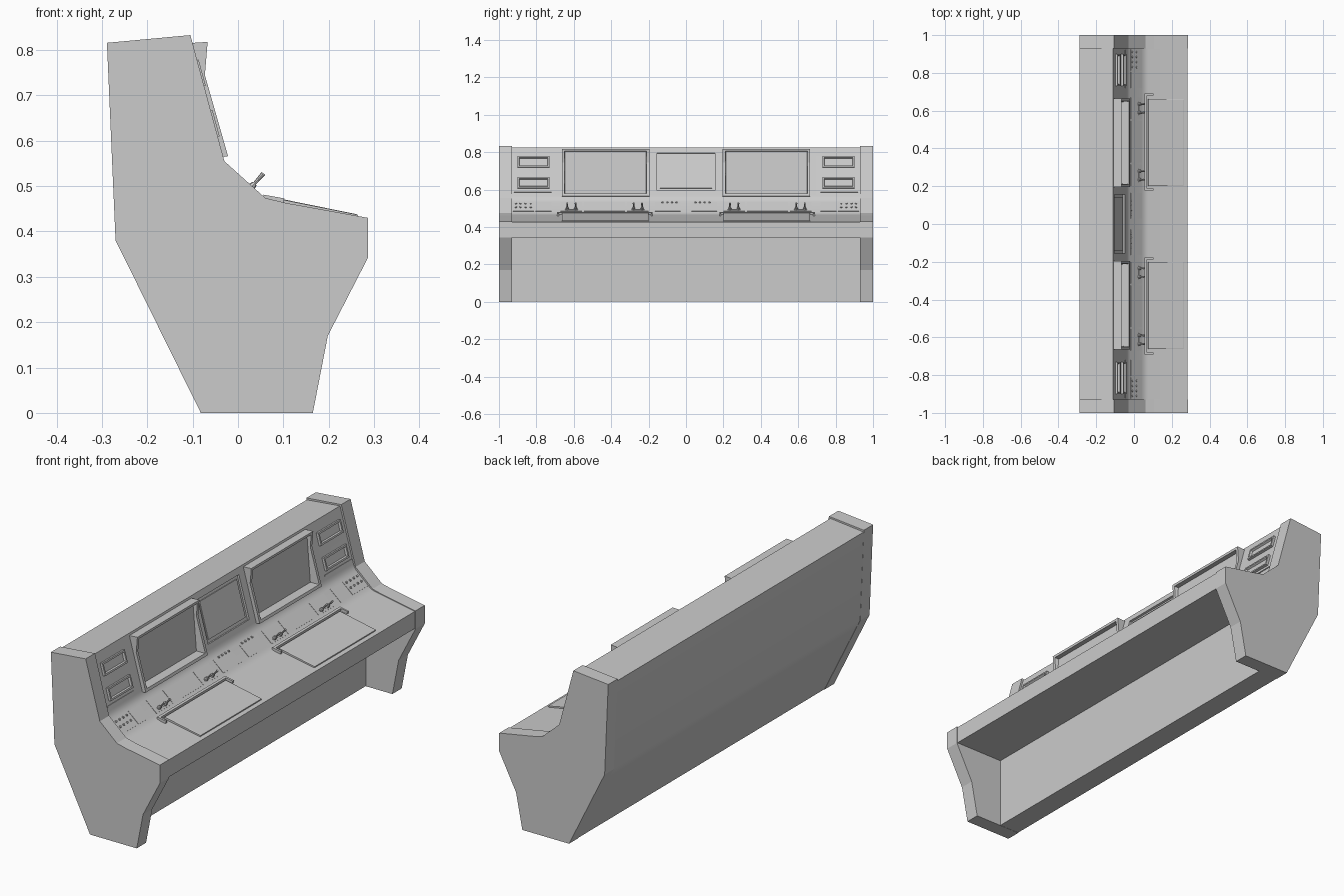
import bpy, bmesh, math
from mathutils import Vector

if "Cube" in bpy.data.objects:
    bpy.data.objects.remove(bpy.data.objects["Cube"])


def loft(name, rings):
    """Skin a sequence of equal-length point rings and cap both ends."""
    bm = bmesh.new()
    loops = [[bm.verts.new(p) for p in r] for r in rings]
    n = len(loops[0])
    for a, b in zip(loops, loops[1:]):
        for i in range(n):
            j = (i + 1) % n
            bm.faces.new((a[i], a[j], b[j], b[i]))
    bm.faces.new(loops[0])
    bm.faces.new(loops[-1])
    bmesh.ops.recalc_face_normals(bm, faces=bm.faces)
    me = bpy.data.meshes.new(name)
    bm.to_mesh(me)
    bm.free()
    ob = bpy.data.objects.new(name, me)
    bpy.context.collection.objects.link(ob)
    return ob


def prism(name, profile, y0, y1):
    return loft(name, [[(x, y, z) for x, z in profile] for y in (y0, y1)])


def ring(profile, y0, y1):
    """Closed loop: up the profile at y0, back down it at y1."""
    return [(x, y0, z) for x, z in profile] + [(x, y1, z) for x, z in reversed(profile)]


# Console surface slopes, each from lower/front point to upper/back point
UPPER = (Vector((-0.036, 0.548)), Vector((-0.112, 0.825)))
MID = (Vector((0.056, 0.468)), Vector((-0.036, 0.548)))
DESK = (Vector((0.284, 0.427)), Vector((0.056, 0.468)))


def normal(slope):
    t = (slope[1] - slope[0]).normalized()
    return Vector((t.y, -t.x))


def at(slope, f, h=0.0):
    return slope[0].lerp(slope[1], f) + normal(slope) * h


def at_z(slope, z, h=0.0):
    return at(slope, (z - slope[0].y) / (slope[1].y - slope[0].y), h)


def at_x(slope, x, h=0.0):
    return at(slope, (x - slope[0].x) / (slope[1].x - slope[0].x), h)


def plate(name, slope, y0, y1, f0, f1, h):
    return loft(name, [ring([at(slope, f0, k), at(slope, f1, k)], y0, y1) for k in (-0.004, h)])


def bend(a, c, b, r=0.02, n=4):
    """Rounded corner at c between the directions of a and b."""
    p, q = c + (a - c).normalized() * r, c + (b - c).normalized() * r
    return [p.lerp(c, i / n).lerp(c.lerp(q, i / n), i / n) for i in range(n + 1)]


def rod(name, a, b, r0, r1, sides=8):
    a, b = Vector(a), Vector(b)
    q = (b - a).to_track_quat('Z', 'Y')
    circ = [(math.cos(2 * math.pi * i / sides), math.sin(2 * math.pi * i / sides)) for i in range(sides)]
    return loft(name, [[p + q @ Vector((c * r, s * r, 0)) for c, s in circ] for p, r in ((a, r0), (b, r1))])


def on3(p, y):
    return Vector((p.x, y, p.y))


# End panels
side = [(-0.289, 0.816), (-0.105, 0.833), (-0.03, 0.555), (0.06, 0.474), (0.105, 0.463),
        (0.287, 0.43), (0.287, 0.343), (0.198, 0.17), (0.165, 0), (-0.082, 0),
        (-0.25, 0.34), (-0.27, 0.38)]
for s in (1, -1):
    prism("end_panel", side, s * 0.93, s)

# Main body with knee space and softly curved control surface
body_profile = ([Vector((-0.288, 0.807)), UPPER[1]]
                + bend(UPPER[1], UPPER[0], MID[0])
                + bend(MID[1], MID[0], DESK[0])
                + [DESK[0], Vector((0.284, 0.345)), Vector((0.025, 0.345)), Vector((0.025, 0.001)),
                   Vector((-0.081, 0.001)), Vector((-0.249, 0.34)), Vector((-0.269, 0.38))])
body = prism("console_body", body_profile, -0.935, 0.935)

# Openings for the two screens and the centre panel
cutters = []
for y0, y1 in ((0.203, 0.657), (-0.657, -0.203)):
    cutters.append(prism("screen_cutter", [(-0.084, 0.572), (0.0, 0.572), (-0.06, 0.812), (-0.11, 0.812)], y0, y1))
c = [at_z(UPPER, 0.595, -0.01), at_z(UPPER, 0.595, 0.03), at_z(UPPER, 0.795, 0.03), at_z(UPPER, 0.795, -0.01)]
cutters.append(prism("centre_cutter", c, -0.155, 0.155))
bpy.context.view_layer.objects.active = body
for cut in cutters:
    cut.hide_render = True
    m = body.modifiers.new("cut", 'BOOLEAN')
    m.operation, m.solver, m.object = 'DIFFERENCE', 'EXACT', cut
    bpy.ops.object.modifier_apply(modifier=m.name)
    bpy.data.objects.remove(cut)
bpy.ops.object.select_all(action='DESELECT')
body.select_set(True)
bpy.ops.object.shade_smooth_by_angle(angle=math.radians(25))

# Centre inset panel
loft("centre_panel", [ring([at_z(UPPER, a, k), at_z(UPPER, b, k)], -w, w)
                      for a, b, w, k in ((0.61, 0.78, 0.14, -0.013), (0.61, 0.78, 0.14, -0.005))])

for s in (1, -1):
    def ys(a, b):
        return (a, b) if s > 0 else (-b, -a)

    # Hooded monitor: outer shell, bezel and deep screen
    a, b = ys(0.196, 0.664)
    e = 0.014
    shell = [(-0.042, 0.563), (-0.092, 0.745), (-0.113, 0.815)]
    front = [(-0.022, 0.566), (-0.073, 0.745), (-0.067, 0.818)]
    inner = [(-0.026, 0.579), (-0.073, 0.745), (-0.068, 0.806)]
    screen = [(-0.07, 0.58), (-0.0833, 0.745), (-0.088, 0.803)]
    back = [(-0.082, 0.574), (-0.099, 0.745), (-0.108, 0.81)]
    loft("monitor", [ring(back, a + 0.008, b - 0.008), ring(shell, a, b), ring(front, a, b),
                     ring(inner, a + e, b - e), ring(screen, a + e + 0.004, b - e - 0.004)])

    # Pair of small framed displays
    a, b = ys(0.73, 0.9)
    for z0, z1 in ((0.718, 0.776), (0.607, 0.665)):
        rings = []
        for inset, h in ((0, -0.004), (0, 0.012), (0.008, 0.012), (0.011, 0.002)):
            rings.append(ring([at_z(UPPER, z0 + inset, h), at_z(UPPER, z1 - inset, h)], a + inset, b - inset))
        loft("small_display", rings)
    a, b = ys(0.72, 0.92)
    loft("display_trim", [ring([at_z(UPPER, 0.586, h), at_z(UPPER, 0.591, h)], a, b) for h in (-0.003, 0.003)])

    # Thin control plates on the sloped strip
    for y0, y1 in ((0.03, 0.165), (0.2, 0.315), (0.325, 0.545), (0.555, 0.67), (0.72, 0.805), (0.812, 0.925)):
        plate("control_plate", MID, *ys(y0, y1), 0.2, 0.8, 0.0015)

    # Push buttons
    spots = [(y, 0.53) for y in (0.05, 0.075, 0.1, 0.125)]
    spots += [(y, z) for y in (0.83, 0.857, 0.884, 0.91) for z in (0.505, 0.524)]
    for y, z in spots:
        rod("button", on3(at_z(MID, z, -0.003), s * y), on3(at_z(MID, z, 0.006), s * y), 0.006, 0.005)

    # Paired levers on a base bar
    for pair in ((0.235, 0.28), (0.59, 0.635)):
        plate("lever_base", MID, *ys(pair[0] - 0.012, pair[1] + 0.012), 0.29, 0.36, 0.005)
        for y in pair:
            foot = on3(at_z(MID, 0.494, 0), s * y)
            tip = Vector((0.056, s * y, 0.528))
            rod("lever_foot", foot, foot.lerp(tip, 0.35), 0.01, 0.006)
            rod("lever_stick", foot, tip, 0.003, 0.005)

    # Keyboard slab with raised rail behind it
    a, b = ys(0.2, 0.662)
    loft("keyboard_slab", [ring([at_x(DESK, 0.264 - i, h), at_x(DESK, 0.074 + i, k)], a + i, b - i)
                           for i, h, k in ((0, -0.003, -0.003), (0, 0.006, 0.01), (0.006, 0.007, 0.011))])
    a, b = ys(0.178, 0.69)
    rails = [(0.066, 0.054, a, b), (0.1, 0.06, a, a + 0.01), (0.1, 0.06, b - 0.01, b)]
    for x0, x1, y0, y1 in rails:
        loft("keyboard_rail", [ring([at_x(DESK, x0, h), at_x(DESK, x1, h)], y0, y1) for h in (-0.004, 0.013)])
